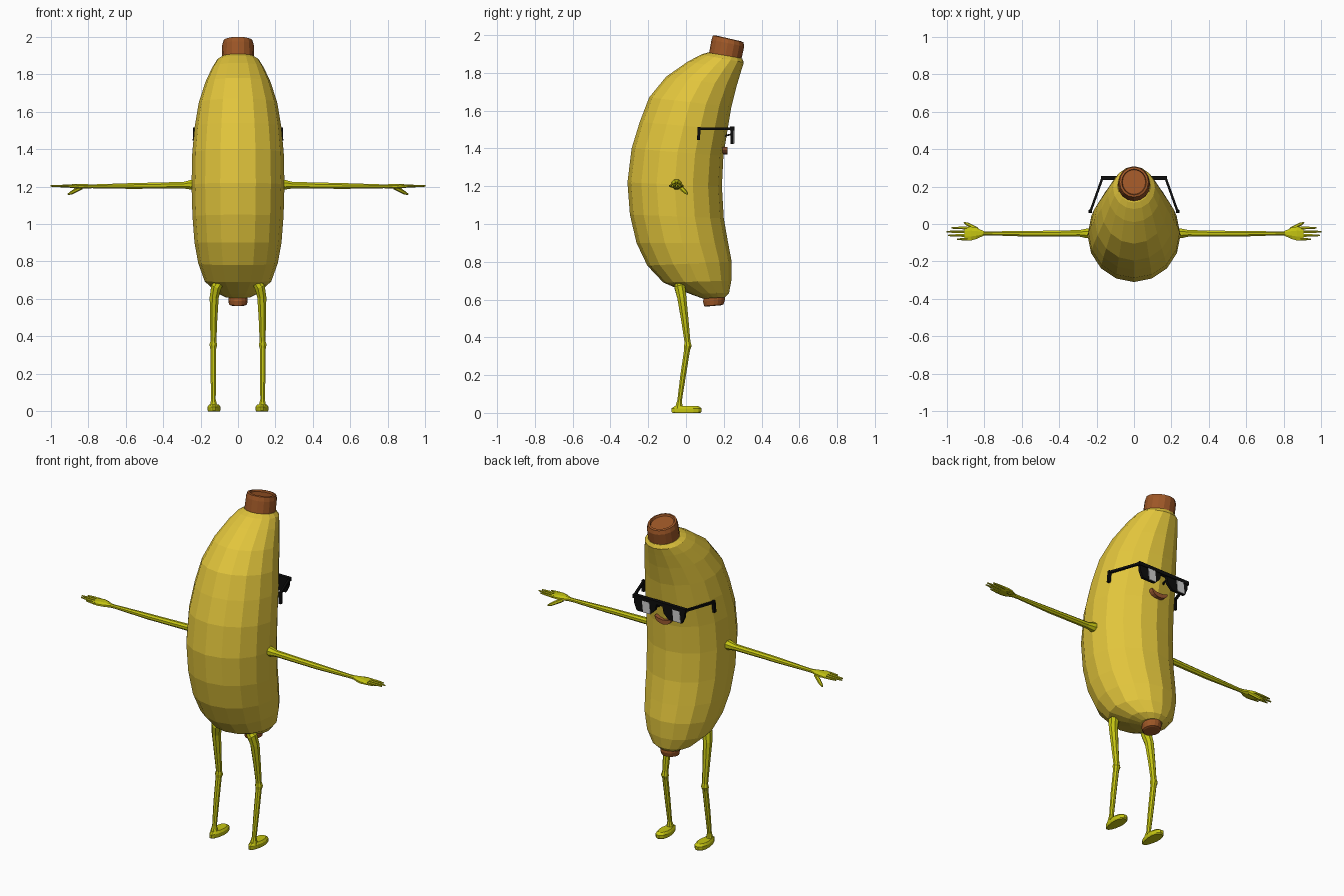
import bpy, bmesh, math
from mathutils import Vector


def material(name, rgb):
    m = bpy.data.materials.new(name)
    m.diffuse_color = (*rgb, 1)
    return m


YELLOW = material("peel_yellow", (0.76, 0.56, 0.045))
LIMB = material("limb_green_yellow", (0.56, 0.56, 0.006))
BROWN = material("stem_brown", (0.34, 0.095, 0.02))
LIP = material("mouth_brown", (0.33, 0.10, 0.03))
BLACK = material("glasses_black", (0.004, 0.004, 0.004))
GLINT = material("glint_grey", (0.62, 0.62, 0.62))


def loft(name, rings, mat):
    """Skin a list of equal-length point rings and cap both ends."""
    bm = bmesh.new()
    rows = [[bm.verts.new(p) for p in r] for r in rings]
    n = len(rows[0])
    for a, b in zip(rows, rows[1:]):
        for i in range(n):
            bm.faces.new((a[i], a[(i + 1) % n], b[(i + 1) % n], b[i]))
    bm.faces.new(rows[0][::-1])
    bm.faces.new(rows[-1])
    bmesh.ops.recalc_face_normals(bm, faces=bm.faces)
    me = bpy.data.meshes.new(name)
    bm.to_mesh(me)
    bm.free()
    ob = bpy.data.objects.new(name, me)
    me.materials.append(mat)
    bpy.context.collection.objects.link(ob)
    return ob


def tube(name, path, mat, sides=8, ref=(0, 1, 0)):
    """Tube through (x, y, z, radius along ref, radius across)."""
    pts = [Vector(p[:3]) for p in path]
    rings = []
    for i, p in enumerate(path):
        t = (pts[min(i + 1, len(pts) - 1)] - pts[max(i - 1, 0)]).normalized()
        v = t.cross(Vector(ref)).normalized()
        u = v.cross(t)
        ring = []
        for k in range(sides):
            a = math.tau * (k + 0.5) / sides
            ring.append(pts[i] + u * p[3] * math.cos(a) + v * p[-1] * math.sin(a))
        rings.append(ring)
    return loft(name, rings, mat)


def side_rings(stations, n=16):
    """Rings spanning two side-profile points (y, z) with a half width in x."""
    out = []
    for ay, az, by, bz, w in stations:
        out.append([(w * math.sin(a),
                     (ay + by) / 2 - (by - ay) / 2 * math.cos(a),
                     (az + bz) / 2 - (bz - az) / 2 * math.cos(a))
                    for a in (math.tau * k / n for k in range(n))])
    return out


def plate(name, outline, y, depth, mat):
    """Extrude an (x, z) outline along y."""
    return loft(name, [[(x, y, z) for x, z in outline],
                       [(x, y + depth, z) for x, z in outline]], mat)


# Curved peel
loft("body", side_rings([
    (0.09, 0.605, 0.205, 0.612, 0.065),
    (0.02, 0.630, 0.228, 0.635, 0.115),
    (-0.12, 0.690, 0.240, 0.700, 0.178),
    (-0.205, 0.780, 0.242, 0.800, 0.212),
    (-0.262, 0.900, 0.223, 0.900, 0.232),
    (-0.297, 1.050, 0.200, 1.030, 0.243),
    (-0.310, 1.220, 0.190, 1.200, 0.248),
    (-0.288, 1.400, 0.198, 1.360, 0.244),
    (-0.245, 1.540, 0.220, 1.500, 0.231),
    (-0.195, 1.670, 0.240, 1.620, 0.210),
    (-0.105, 1.780, 0.268, 1.730, 0.175),
    (0.010, 1.860, 0.292, 1.810, 0.138),
    (0.080, 1.897, 0.306, 1.855, 0.112),
    (0.115, 1.908, 0.297, 1.877, 0.088)]), YELLOW)

# Brown stem and blossom tip
loft("top_stem", side_rings([
    (0.120, 1.885, 0.290, 1.850, 0.083),
    (0.122, 1.905, 0.294, 1.875, 0.086),
    (0.135, 1.975, 0.308, 1.940, 0.084),
    (0.143, 1.998, 0.304, 1.962, 0.077),
    (0.155, 1.999, 0.293, 1.967, 0.066),
    (0.158, 1.988, 0.290, 1.956, 0.062)]), BROWN)
loft("bottom_tip", side_rings([
    (0.100, 0.562, 0.188, 0.570, 0.040),
    (0.096, 0.566, 0.198, 0.574, 0.048),
    (0.090, 0.590, 0.206, 0.598, 0.052),
    (0.098, 0.620, 0.204, 0.628, 0.050)]), BROWN)

for s, side in ((1, "right"), (-1, "left")):
    # Arm with a flared shoulder
    tube(side + "_arm", [
        (s * 0.215, -0.05, 1.212, 0.032), (s * 0.255, -0.05, 1.209, 0.027),
        (s * 0.29, -0.05, 1.207, 0.019), (s * 0.50, -0.052, 1.204, 0.017),
        (s * 0.55, -0.052, 1.203, 0.017), (s * 0.78, -0.05, 1.201, 0.011),
        (s * 0.82, -0.05, 1.201, 0.013)], LIMB)
    # Palm, four fingers and thumb
    tube(side + "_palm", [
        (s * 0.80, -0.05, 1.201, 0.012, 0.011), (s * 0.84, -0.05, 1.201, 0.032, 0.014),
        (s * 0.87, -0.051, 1.202, 0.040, 0.013), (s * 0.905, -0.052, 1.202, 0.038, 0.008)],
        LIMB)
    for k, (y, tip) in enumerate(((-0.021, 0.975), (-0.041, 1.0), (-0.061, 0.992), (-0.081, 0.945))):
        tube(f"{side}_finger_{k + 1}", [
            (s * 0.89, y, 1.202, 0.009, 0.008), (s * (tip - 0.03), y, 1.203, 0.007, 0.006),
            (s * tip, y, 1.203, 0.004, 0.004)], LIMB, 6)
    tube(side + "_thumb", [
        (s * 0.835, -0.03, 1.195, 0.011), (s * 0.868, -0.012, 1.178, 0.011),
        (s * 0.89, 0.0, 1.166, 0.009), (s * 0.907, 0.008, 1.158, 0.004)], LIMB, 6)

    # Leg bent at the knee
    tube(side + "_leg", [
        (s * 0.095, -0.035, 0.690, 0.022), (s * 0.116, -0.033, 0.665, 0.030),
        (s * 0.127, -0.022, 0.610, 0.026), (s * 0.130, -0.006, 0.490, 0.021),
        (s * 0.131, 0.008, 0.375, 0.017), (s * 0.132, 0.010, 0.355, 0.022),
        (s * 0.132, 0.006, 0.335, 0.017), (s * 0.132, -0.015, 0.200, 0.016),
        (s * 0.131, -0.034, 0.065, 0.013), (s * 0.130, -0.038, 0.020, 0.024)],
        LIMB, 8)
    # Foot as stacked sole outlines
    rings = []
    for z, grow in ((0.0, 0.92), (0.006, 1.0), (0.024, 1.0), (0.036, 0.78)):
        ring = []
        for k in range(14):
            a = math.tau * k / 14
            w = 0.034 + 0.008 * math.sin(a)
            ring.append((s * 0.128 + w * grow * math.cos(a),
                         0.003 + 0.082 * grow * math.sin(a), z))
        rings.append(ring)
    loft(side + "_foot", rings, LIMB)

    # Glasses lens, narrowing toward the bottom
    lens = [(s * x, z) for x, z in ((0.018, 1.505), (0.168, 1.505), (0.166, 1.465),
                                    (0.148, 1.424), (0.060, 1.424), (0.028, 1.455))]
    plate(side + "_lens", lens, 0.236, 0.016, BLACK)
    # Slanted glint, leaning the same way on both lenses
    c = 0.085 if s > 0 else -0.115
    plate(side + "_glint", [(c - 0.020, 1.500), (c + 0.028, 1.500),
                            (c + 0.020, 1.427), (c - 0.028, 1.427)], 0.2515, 0.004, GLINT)
    # Glasses temple with an ear hook
    tube(side + "_temple", [
        (s * 0.168, 0.247, 1.505, 0.009), (s * 0.232, 0.068, 1.505, 0.009)],
        BLACK, 4, (0, 0, 1))
    tube(side + "_ear_hook", [
        (s * 0.231, 0.070, 1.514, 0.011), (s * 0.234, 0.066, 1.445, 0.011)], BLACK, 4)
    # Nose pad
    tube(side + "_nose_pad", [
        (s * 0.026, 0.240, 1.475, 0.006), (s * 0.030, 0.200, 1.465, 0.006)], BLACK, 4, (0, 0, 1))

# Brow bar joining the lenses
plate("glasses_bar", [(-0.175, 1.515), (0.175, 1.515), (0.175, 1.494), (-0.175, 1.494)],
      0.234, 0.022, BLACK)

# Smiling mouth
smile = [(0.055 * math.cos(math.pi * k / 8), 1.408 - 0.040 * math.sin(math.pi * k / 8))
         for k in range(9)] + [(-0.028, 1.397), (0.0, 1.394), (0.028, 1.397)]
plate("mouth", smile, 0.185, 0.034, LIP)
